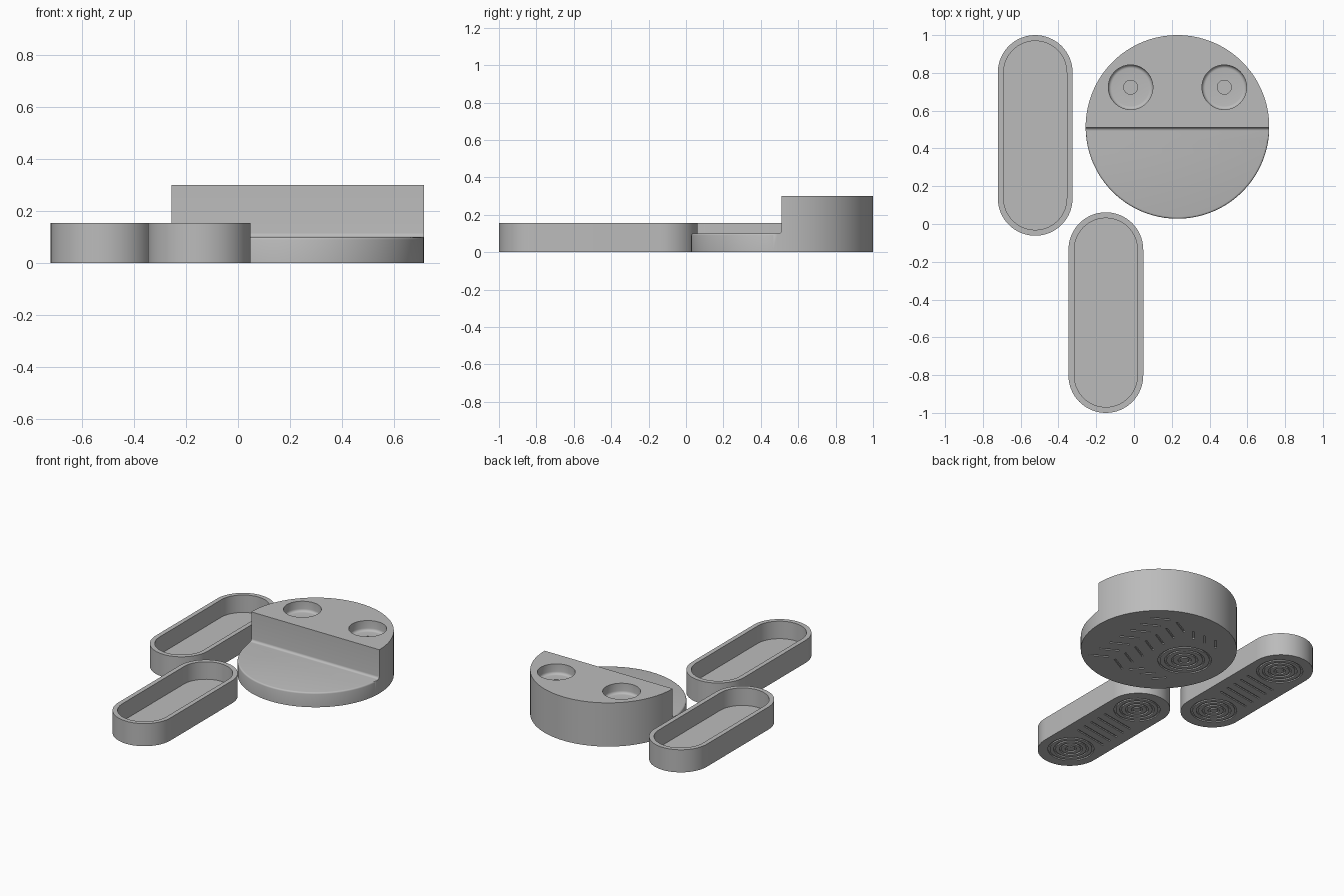
import bpy, bmesh, math
from mathutils import Vector

default = bpy.data.objects.get("Cube")
if default:
    bpy.data.objects.remove(default, do_unlink=True)

grey = bpy.data.materials.new("plain grey")
grey.use_nodes = True
colour = (0.5, 0.5, 0.5, 1)
grey.diffuse_color = colour
grey.node_tree.nodes["Principled BSDF"].inputs["Base Color"].default_value = colour


def make_object(name, bm, location=(0, 0, 0)):
    bmesh.ops.recalc_face_normals(bm, faces=bm.faces)
    mesh = bpy.data.meshes.new(name)
    bm.to_mesh(mesh)
    bm.free()
    mesh.materials.append(grey)
    obj = bpy.data.objects.new(name, mesh)
    obj.location = location
    bpy.context.collection.objects.link(obj)
    return obj


def prism(bm, outline, low, high):
    """Closed solid standing on a flat outline."""
    face = bm.faces.new([bm.verts.new((x, y, low)) for x, y in outline])
    top = bmesh.ops.extrude_face_region(bm, geom=[face])["geom"]
    moved = [v for v in top if isinstance(v, bmesh.types.BMVert)]
    bmesh.ops.translate(bm, verts=moved, vec=(0, 0, high - low))


def stadium(radius, half, steps=32):
    """Outline with straight sides and two round ends."""
    points = []
    for end in (0, 1):
        for i in range(steps + 1):
            a = math.pi * (end + i / steps)
            points.append((radius * math.cos(a), radius * math.sin(a) + (half if end == 0 else -half)))
    return points


def lathe(bm, profile, centre, steps=64, closed=False):
    """Spin a radius/height profile round a vertical axis."""
    rings = [[bm.verts.new((centre[0] + r * math.cos(i * math.tau / steps),
                            centre[1] + r * math.sin(i * math.tau / steps), z))
              for i in range(steps)] for r, z in profile]
    pairs = list(zip(rings, rings[1:]))
    if closed:
        pairs.append((rings[-1], rings[0]))
    else:
        bm.faces.new(rings[0])
        bm.faces.new(rings[-1])
    for a, b in pairs:
        for i in range(steps):
            j = (i + 1) % steps
            bm.faces.new((a[i], a[j], b[j], b[i]))


def ring_groove(bm, centre, radius, width=0.012, depth=0.008):
    inner, outer = radius - width / 2, radius + width / 2
    lathe(bm, [(inner, -depth), (outer, -depth), (outer, depth), (inner, depth)], centre, 40, True)


def stroke_groove(bm, start, end, width=0.012, depth=0.008):
    a, b = Vector(start), Vector(end)
    along = (b - a).normalized()
    side = Vector((-along.y, along.x)) * width / 2
    prism(bm, [a - side, b - side, b + side, a + side], -depth, depth)


def cut(target, cutter):
    cutter.hide_render = True
    mod = target.modifiers.new("cut", 'BOOLEAN')
    mod.operation = 'DIFFERENCE'
    mod.solver = 'EXACT'
    mod.object = cutter
    bpy.context.view_layer.objects.active = target
    bpy.ops.object.modifier_apply(modifier=mod.name)
    bpy.data.objects.remove(cutter, do_unlink=True)


def smooth(obj):
    bpy.ops.object.select_all(action='DESELECT')
    obj.select_set(True)
    bpy.context.view_layer.objects.active = obj
    bpy.ops.object.shade_smooth_by_angle(angle=math.radians(32))


# Round stepped body
RADIUS, STEP = 0.486, 0.10
CENTRE = (0.23, 0.514, 0)
bm = bmesh.new()
lathe(bm, [(RADIUS, 0), (RADIUS, 0.3)], (0, 0), 128)
body = make_object("stepped_body", bm, CENTRE)

# Step cut with a filleted inner corner
bm = bmesh.new()
fillet = 0.016
section = [(-0.7, 0.5), (-0.7, STEP)]
for i in range(7):
    a = math.pi / 2 * i / 6
    section.append((-0.004 - fillet + fillet * math.sin(a), STEP + fillet - fillet * math.cos(a)))
section.append((-0.004, 0.5))
face = bm.faces.new([bm.verts.new((-0.7, y, z)) for y, z in section])
swept = bmesh.ops.extrude_face_region(bm, geom=[face])["geom"]
bmesh.ops.translate(bm, verts=[v for v in swept if isinstance(v, bmesh.types.BMVert)], vec=(1.4, 0, 0))
cut(body, make_object("step_cutter", bm, CENTRE))

# Softened front rim
bm = bmesh.new()
bm.from_mesh(body.data)
rim = [e for e in bm.edges if all(abs(v.co.z - STEP) < 0.001 and v.co.y < -0.03
                                  and v.co.xy.length > RADIUS - 0.002 for v in e.verts)]
bmesh.ops.bevel(bm, geom=rim, offset=0.010, segments=3, profile=0.5, affect='EDGES')
bm.to_mesh(body.data)
bm.free()

# Eye sockets with a rounded floor and a small centre hole
floor, socket, soft = 0.23, 0.118, 0.018
bm = bmesh.new()
profile = [(0.037, floor - 0.02), (0.037, floor)]
for i in range(6):
    a = math.pi / 2 * i / 5
    profile.append((socket - soft + soft * math.sin(a), floor + soft - soft * math.cos(a)))
profile.append((socket, 0.4))
for side in (-1, 1):
    lathe(bm, profile, (side * 0.248, 0.21))
cut(body, make_object("socket_cutter", bm, CENTRE))

# Shallow tread under the body
bm = bmesh.new()
for i in range(4):
    ring_groove(bm, (-0.21, 0), 0.035 + i * 0.042)
for row in range(-3, 4):
    y = row * 0.10
    stroke_groove(bm, (0.02, y - 0.03), (0.13, y + 0.03))
    stroke_groove(bm, (0.18, y + 0.03), (0.29, y - 0.03))
for side in (-1, 1):
    for i in range(3):
        x = -0.26 + i * 0.09
        stroke_groove(bm, (x, side * 0.24), (x + 0.06, side * 0.31))
cut(body, make_object("body_tread_cutter", bm, CENTRE))
smooth(body)

# Two long open trays with round ends
HALF, WIDE, WALL = 0.333, 0.198, 0.031
for name, place in (("back_tray", (-0.523, 0.469, 0)), ("front_tray", (-0.149, -0.469, 0))):
    bm = bmesh.new()
    prism(bm, stadium(WIDE, HALF), 0, 0.155)
    tray = make_object(name, bm, place)
    bm = bmesh.new()
    prism(bm, stadium(WIDE - WALL, HALF), 0.035, 0.3)
    cut(tray, make_object("hollow_cutter", bm, place))
    # Shallow tread: rings at the ends, slanted strokes between
    bm = bmesh.new()
    for end in (-1, 1):
        for i in range(4):
            ring_groove(bm, (0, end * 0.32), 0.03 + i * 0.036)
    for i in range(-2, 3):
        stroke_groove(bm, (-0.12, i * 0.065 - 0.02), (0.12, i * 0.065 + 0.02))
    cut(tray, make_object("tray_tread_cutter", bm, place))
    smooth(tray)
